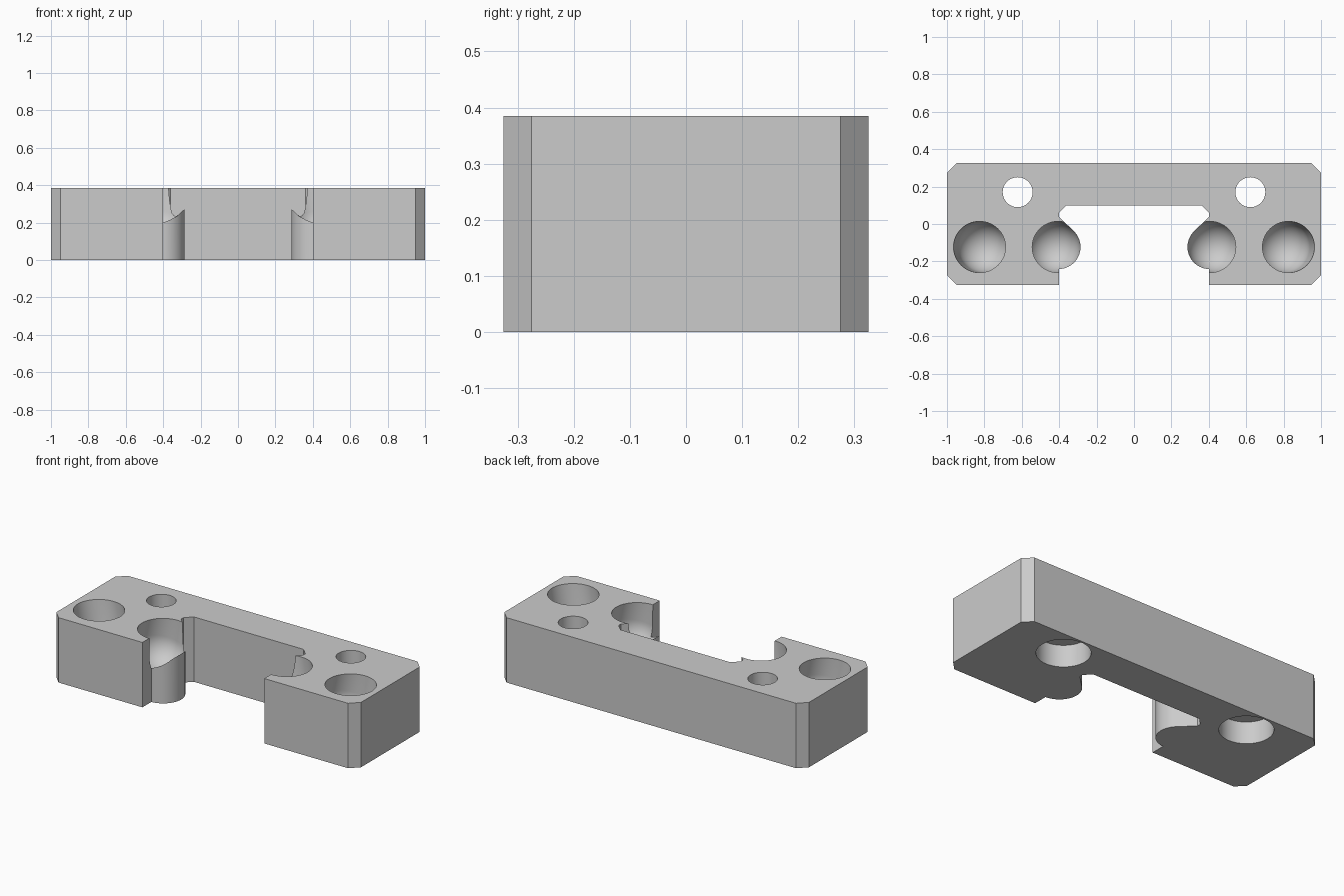
import bpy, bmesh
from math import radians, sin, cos, tan
from mathutils import Matrix, Vector

if "Cube" in bpy.data.objects:
    bpy.data.objects.remove(bpy.data.objects["Cube"], do_unlink=True)

HEIGHT = 0.385
HALF_Y = 0.325
POCKET_Y = -0.123
BOSS_X, BOSS_R = 0.404, 0.118
TILT = radians(10)

grey = bpy.data.materials.new("light_grey")
grey.use_nodes = True
grey.diffuse_color = (0.6, 0.6, 0.6, 1)
grey.node_tree.nodes["Principled BSDF"].inputs["Base Color"].default_value = (0.6, 0.6, 0.6, 1)


def add_object(name, bm):
    bmesh.ops.recalc_face_normals(bm, faces=bm.faces)
    mesh = bpy.data.meshes.new(name)
    bm.to_mesh(mesh)
    bm.free()
    mesh.materials.append(grey)
    obj = bpy.data.objects.new(name, mesh)
    bpy.context.collection.objects.link(obj)
    return obj


def extruded(name, outline, height):
    bm = bmesh.new()
    face = bm.faces.new([bm.verts.new((x, y, 0)) for x, y in outline])
    result = bmesh.ops.extrude_face_region(bm, geom=[face])
    verts = [v for v in result["geom"] if isinstance(v, bmesh.types.BMVert)]
    bmesh.ops.translate(bm, verts=verts, vec=(0, 0, height))
    return add_object(name, bm)


def cylinder(name, x, y, radius, z0, z1):
    bm = bmesh.new()
    bmesh.ops.create_cone(bm, cap_ends=True, segments=64, radius1=radius, radius2=radius,
                          depth=z1 - z0, matrix=Matrix.Translation((x, y, (z0 + z1) / 2)))
    return add_object(name, bm)


def round_pocket(name, x, lean, radius=0.137, centre_z=0.265):
    """Tilted bore with a ball end; lean is the x direction of its bottom."""
    bm = bmesh.new()
    bmesh.ops.create_uvsphere(bm, u_segments=64, v_segments=32, radius=radius)
    bmesh.ops.delete(bm, geom=[v for v in bm.verts if v.co.z > 0.001], context='VERTS')
    rim = [e for e in bm.edges if e.is_boundary]
    result = bmesh.ops.extrude_edge_only(bm, edges=rim)
    top = [v for v in result["geom"] if isinstance(v, bmesh.types.BMVert)]
    bmesh.ops.translate(bm, verts=top, vec=(0, 0, 0.3))
    bmesh.ops.holes_fill(bm, edges=[e for e in bm.edges if e.is_boundary], sides=0)
    shift = (HEIGHT - centre_z) * tan(TILT)
    place = Matrix.Translation((x + lean * shift, POCKET_Y, centre_z))
    bm.transform(place @ Matrix.Rotation(-lean * TILT, 4, 'Y'))
    return add_object(name, bm)


# Right half of the outline, from the front of the notch to the middle of its back
notch = [(0.40, -HALF_Y)]
for i in range(33):
    a = radians(268 - i * 133 / 32)
    notch.append((BOSS_X + BOSS_R * cos(a), POCKET_Y + BOSS_R * sin(a)))
notch += [(0.40, 0.038), (0.40, 0.06), (0.36, 0.10)]

# Chamfered outside corners, front to back
outside = [(0.95, -HALF_Y), (1, -0.275), (1, 0.275), (0.95, HALF_Y)]


def mirrored(points):
    return [(-x, y) for x, y in points]


outline = outside + mirrored(outside[::-1]) + mirrored(notch) + notch[::-1]
block = extruded("bracket_block", outline, HEIGHT)

# Holes, counterbores and ball pockets on both sides
cutters = []
for side in (-1, 1):
    cutters += [
        cylinder("screw_hole", side * 0.622, 0.17, 0.08, -0.1, 0.5),
        cylinder("counterbore", side * 0.622, 0.17, 0.144, -0.1, 0.13),
        round_pocket("outer_pocket", side * 0.826, -side),
        round_pocket("inner_pocket", side * 0.405, side),
    ]
for cutter in cutters:
    cutter.hide_render = True
    mod = block.modifiers.new(cutter.name, 'BOOLEAN')
    mod.operation = 'DIFFERENCE'
    mod.solver = 'EXACT'
    mod.object = cutter

bpy.ops.object.select_all(action='DESELECT')
block.select_set(True)
bpy.context.view_layer.objects.active = block
for mod in list(block.modifiers):
    bpy.ops.object.modifier_apply(modifier=mod.name)
for cutter in cutters:
    bpy.data.objects.remove(cutter, do_unlink=True)
bpy.ops.object.shade_smooth_by_angle(angle=radians(30))
